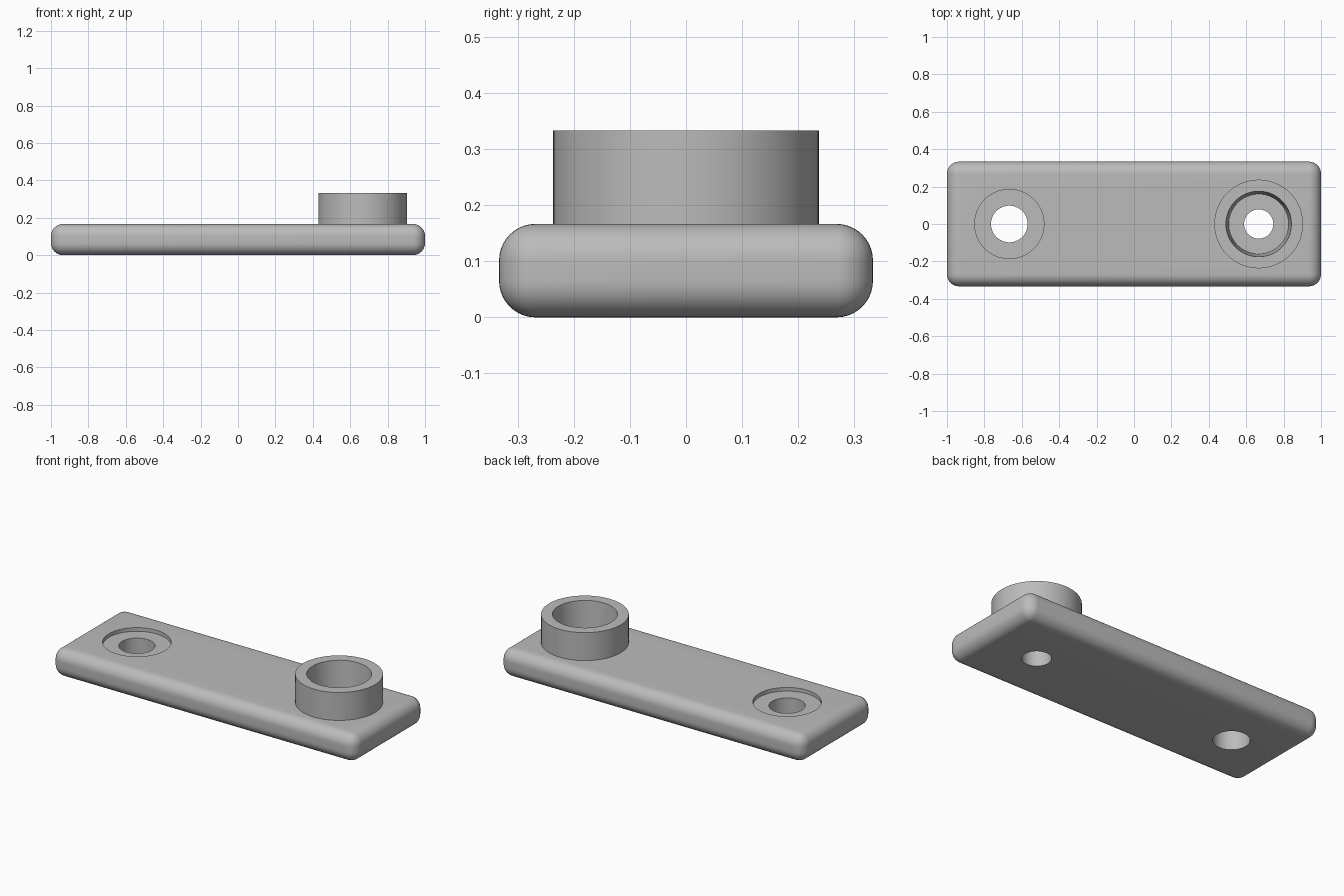
import bpy
import math

cube = bpy.data.objects.get("Cube")
if cube:
    bpy.data.objects.remove(cube, do_unlink=True)

grey = bpy.data.materials.new("plain grey")
grey.use_nodes = True
colour = (0.5, 0.5, 0.5, 1)
grey.diffuse_color = colour
grey.node_tree.nodes["Principled BSDF"].inputs["Base Color"].default_value = colour

T = 1 / 6            # plate thickness
X = 2 / 3            # distance of each bore from the middle
RIM = 2 * T          # height of the collar


def cone(name, x, z0, z1, r0, r1):
    """Upright cylinder or cone from z0 (radius r0) to z1 (radius r1)."""
    bpy.ops.mesh.primitive_cone_add(vertices=96, radius1=r0, radius2=r1,
                                    depth=z1 - z0, location=(x, 0, (z0 + z1) / 2))
    obj = bpy.context.object
    obj.name = name
    obj.data.materials.append(grey)
    return obj


def combine(target, tool, operation):
    """Apply a boolean, then remove the tool."""
    mod = target.modifiers.new("join", 'BOOLEAN')
    mod.operation = operation
    mod.solver = 'EXACT'
    mod.object = tool
    bpy.context.view_layer.objects.active = target
    bpy.ops.object.modifier_apply(modifier=mod.name)
    bpy.data.objects.remove(tool, do_unlink=True)


# Rounded base plate
bpy.ops.mesh.primitive_cube_add(size=1, location=(0, 0, T / 2))
plate = bpy.context.object
plate.name = "mounting_plate"
plate.dimensions = (2, X, T)
bpy.ops.object.transform_apply(location=False, rotation=False, scale=True)
plate.data.materials.append(grey)
bevel = plate.modifiers.new("round", 'BEVEL')
bevel.width = 0.065
bevel.segments = 10
bpy.ops.object.modifier_apply(modifier=bevel.name)

# Raised collar
combine(plate, cone("collar", X, T / 2, RIM, 0.237, 0.237), 'UNION')

# Tapered cup in the collar, shallow recess at the other end, and through holes
slope = (0.175 - 0.16) / (RIM - 0.1)
cutters = [
    cone("cup_cutter", X, 0.1, RIM + 0.02, 0.16, 0.175 + 0.02 * slope),
    cone("recess_cutter", -X, T - 0.022, T + 0.05, 0.185, 0.185),
    cone("small_hole_cutter", X, -0.1, T, 0.078, 0.078),
    cone("large_hole_cutter", -X, -0.1, T + 0.1, 0.098, 0.098),
]
for cutter in cutters:
    cutter.hide_render = True
    combine(plate, cutter, 'DIFFERENCE')

# Smooth shading with crisp rims
bpy.ops.object.select_all(action='DESELECT')
plate.select_set(True)
bpy.context.view_layer.objects.active = plate
bpy.ops.object.shade_smooth_by_angle(angle=math.radians(35))
